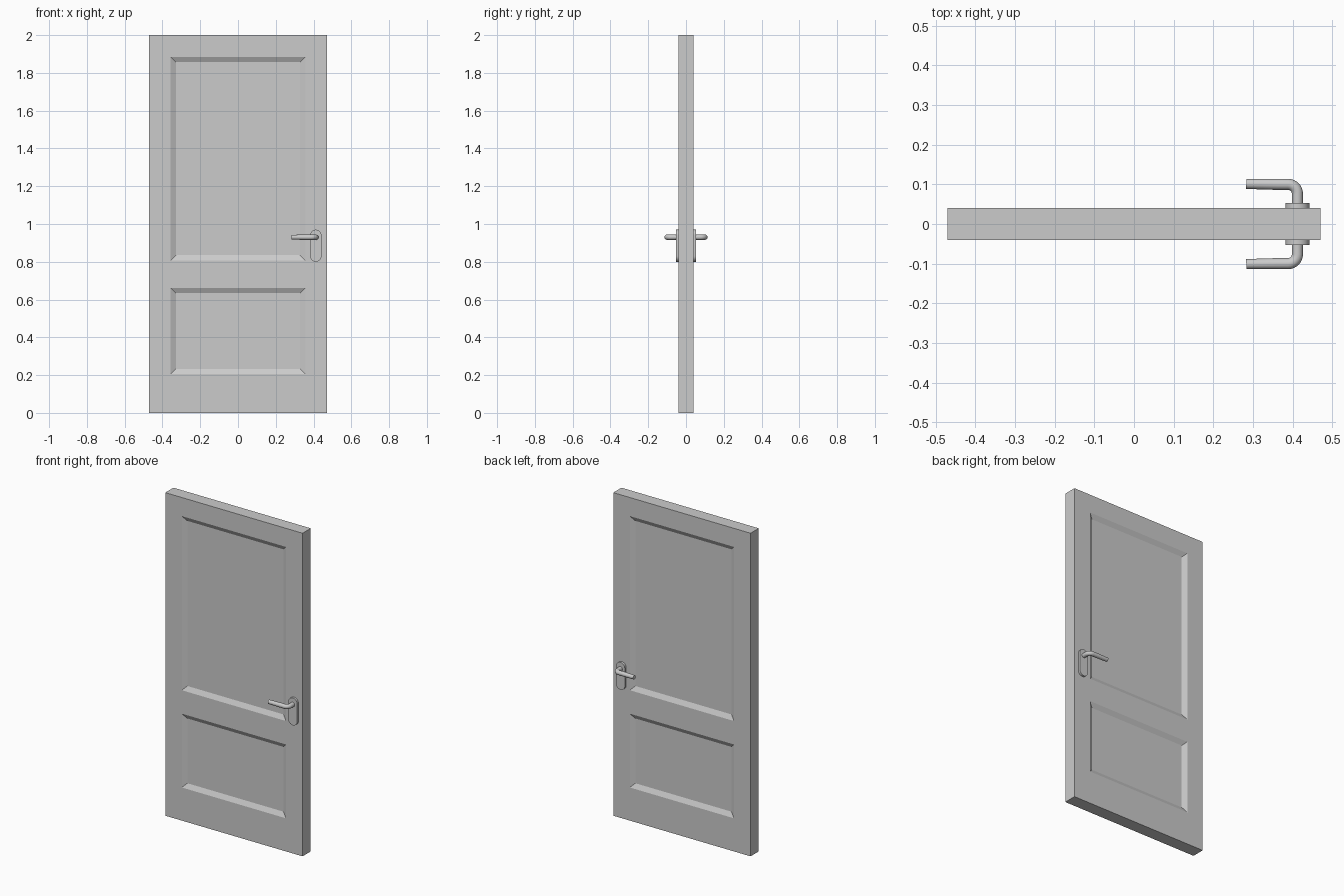
import bpy, bmesh
from math import sin, cos, pi, radians

if "Cube" in bpy.data.objects:
    bpy.data.objects.remove(bpy.data.objects["Cube"])


def add_object(name, bm):
    bmesh.ops.recalc_face_normals(bm, faces=bm.faces)
    mesh = bpy.data.meshes.new(name)
    bm.to_mesh(mesh)
    bm.free()
    ob = bpy.data.objects.new(name, mesh)
    bpy.context.collection.objects.link(ob)
    return ob


def smooth(ob, angle=35):
    bpy.ops.object.select_all(action='DESELECT')
    ob.select_set(True)
    bpy.context.view_layer.objects.active = ob
    bpy.ops.object.shade_smooth_by_angle(angle=radians(angle))


# Door leaf: front half as a grid with two sunken panels, mirrored to the back
xs = [-0.47, -0.357, 0.357, 0.47]
zs = [0, 0.205, 0.662, 0.807, 1.885, 2.0]
bm = bmesh.new()
rows = [[bm.verts.new((x, -0.04, z)) for x in xs] for z in zs]
panels = []
for j in range(len(zs) - 1):
    for i in range(len(xs) - 1):
        f = bm.faces.new((rows[j][i], rows[j][i + 1], rows[j + 1][i + 1], rows[j + 1][i]))
        if i == 1 and j in (1, 3):
            panels.append(f)
bm.normal_update()
border = [e for e in bm.edges if e.is_boundary]
bmesh.ops.inset_individual(bm, faces=panels, thickness=0.028, depth=-0.015, use_even_offset=True)
ext = bmesh.ops.extrude_edge_only(bm, edges=border)
for v in ext["geom"]:
    if isinstance(v, bmesh.types.BMVert):
        v.co.y = 0
door = add_object("door_leaf", bm)
door.modifiers.new("mirror", 'MIRROR').use_axis = (False, True, False)

HX = 0.412   # handle axis
HZ = 0.93    # lever height


def backplate(name, side):
    # Rounded-end plate standing proud of the door
    r, low, high, n = 0.03, 0.80, 0.97, 16
    outline = [(HX + r * cos(pi * k / n), high - r + r * sin(pi * k / n)) for k in range(n + 1)]
    outline += [(HX - r * cos(pi * k / n), low + r - r * sin(pi * k / n)) for k in range(n + 1)]
    bm = bmesh.new()
    face = bm.faces.new([bm.verts.new((x, side * 0.038, z)) for x, z in outline])
    ext = bmesh.ops.extrude_face_region(bm, geom=[face])
    for v in ext["geom"]:
        if isinstance(v, bmesh.types.BMVert):
            v.co.y = side * 0.053
    smooth(add_object(name, bm))


def lever(name, side):
    # Round bar: out from the plate, around a bend, then along the door
    bend, y_bar, n = 0.024, 0.1, 8
    path = [(HX, 0.045, 1)]
    for k in range(n + 1):
        a = pi / 2 * k / n
        path.append((HX - bend + bend * cos(a), y_bar - bend + bend * sin(a), 1))
    path += [(0.36, y_bar, 1), (0.283, y_bar + 0.001, 0.9)]
    cu = bpy.data.curves.new(name, 'CURVE')
    cu.dimensions = '3D'
    cu.bevel_depth = 0.014
    cu.bevel_resolution = 6
    cu.use_fill_caps = True
    sp = cu.splines.new('POLY')
    sp.points.add(len(path) - 1)
    for p, (x, y, rad) in zip(sp.points, path):
        p.co = (x, side * y, HZ, 1)
        p.radius = rad
    ob = bpy.data.objects.new(name, cu)
    bpy.context.collection.objects.link(ob)
    bpy.ops.object.select_all(action='DESELECT')
    ob.select_set(True)
    bpy.context.view_layer.objects.active = ob
    bpy.ops.object.convert(target='MESH')
    smooth(bpy.context.view_layer.objects.active)


# Handle sets on both faces
for label, side in (("front", -1), ("back", 1)):
    backplate(label + "_backplate", side)
    lever(label + "_lever", side)
